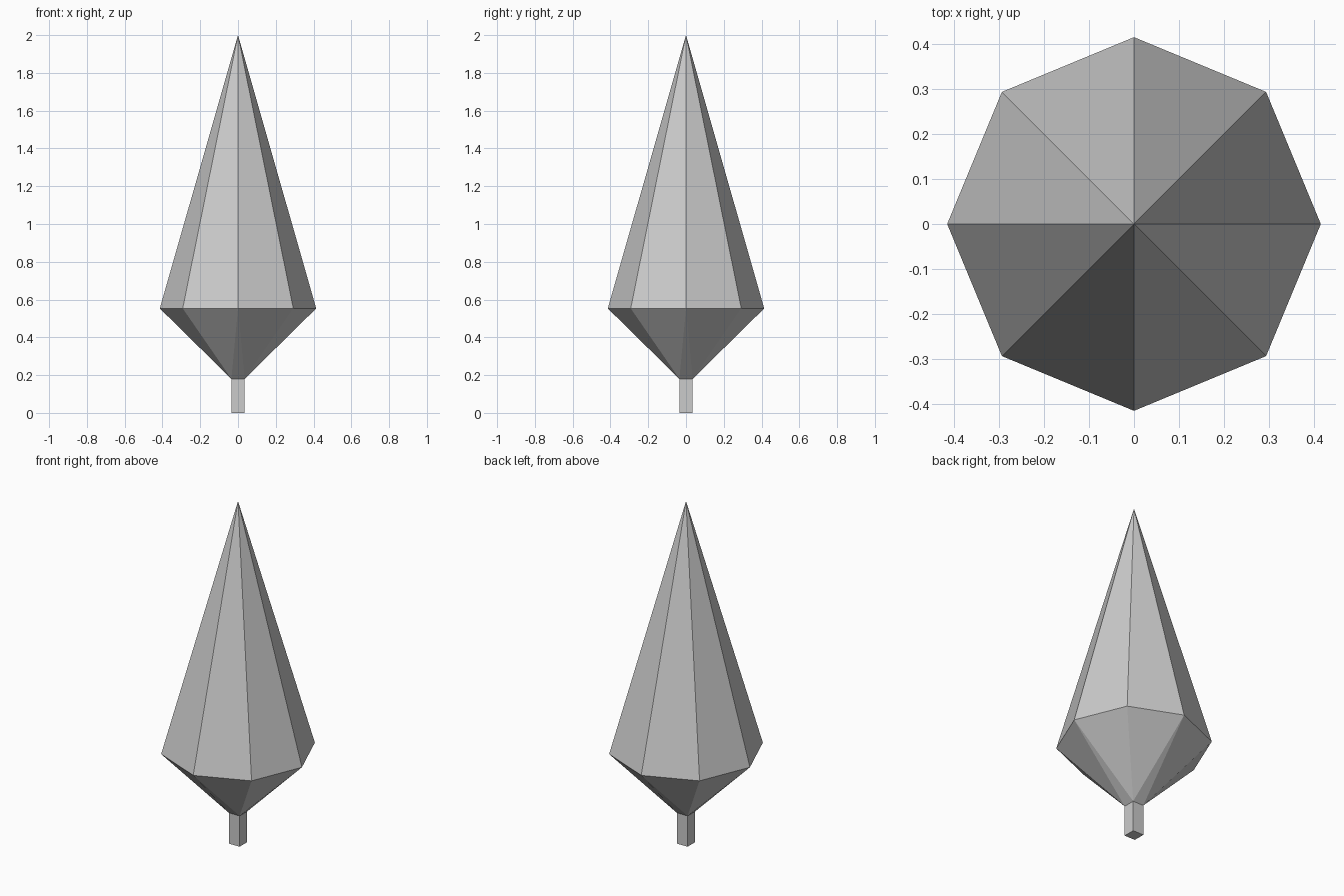
import bpy, bmesh
from math import sin, cos, pi

if "Cube" in bpy.data.objects:
    bpy.data.objects.remove(bpy.data.objects["Cube"])

SIDES, R, HALF = 8, 0.414, 0.035
Z_TRUNK, Z_RIM, Z_TOP = 0.18, 0.553, 2.0


def add_object(name, bm):
    bmesh.ops.recalc_face_normals(bm, faces=bm.faces)
    mesh = bpy.data.meshes.new(name)
    bm.to_mesh(mesh)
    bm.free()
    obj = bpy.data.objects.new(name, mesh)
    bpy.context.collection.objects.link(obj)
    return obj


def ring(bm, count, radius, z, start=0.0):
    angles = [start + 2 * pi * i / count for i in range(count)]
    return [bm.verts.new((radius * cos(a), radius * sin(a), z)) for a in angles]


# Crown: eight-sided spire whose underside tapers to the square trunk
bm = bmesh.new()
rim = ring(bm, SIDES, R, Z_RIM)
neck = ring(bm, 4, HALF * 2 ** 0.5, Z_TRUNK, pi / 4)
tip = bm.verts.new((0, 0, Z_TOP))
for i in range(SIDES):
    a, b = rim[i], rim[(i + 1) % SIDES]
    bm.faces.new((a, b, tip))
    bm.faces.new((b, a, neck[i // 2]))
for i in range(4):
    bm.faces.new((rim[2 * i], neck[i - 1], neck[i]))
bm.faces.new(neck[::-1])
add_object("crown", bm)

# Trunk: short square post
bm = bmesh.new()
bmesh.ops.create_cube(bm, size=1)
bmesh.ops.scale(bm, verts=bm.verts, vec=(2 * HALF, 2 * HALF, Z_TRUNK))
bmesh.ops.translate(bm, verts=bm.verts, vec=(0, 0, Z_TRUNK / 2))
add_object("trunk", bm)
